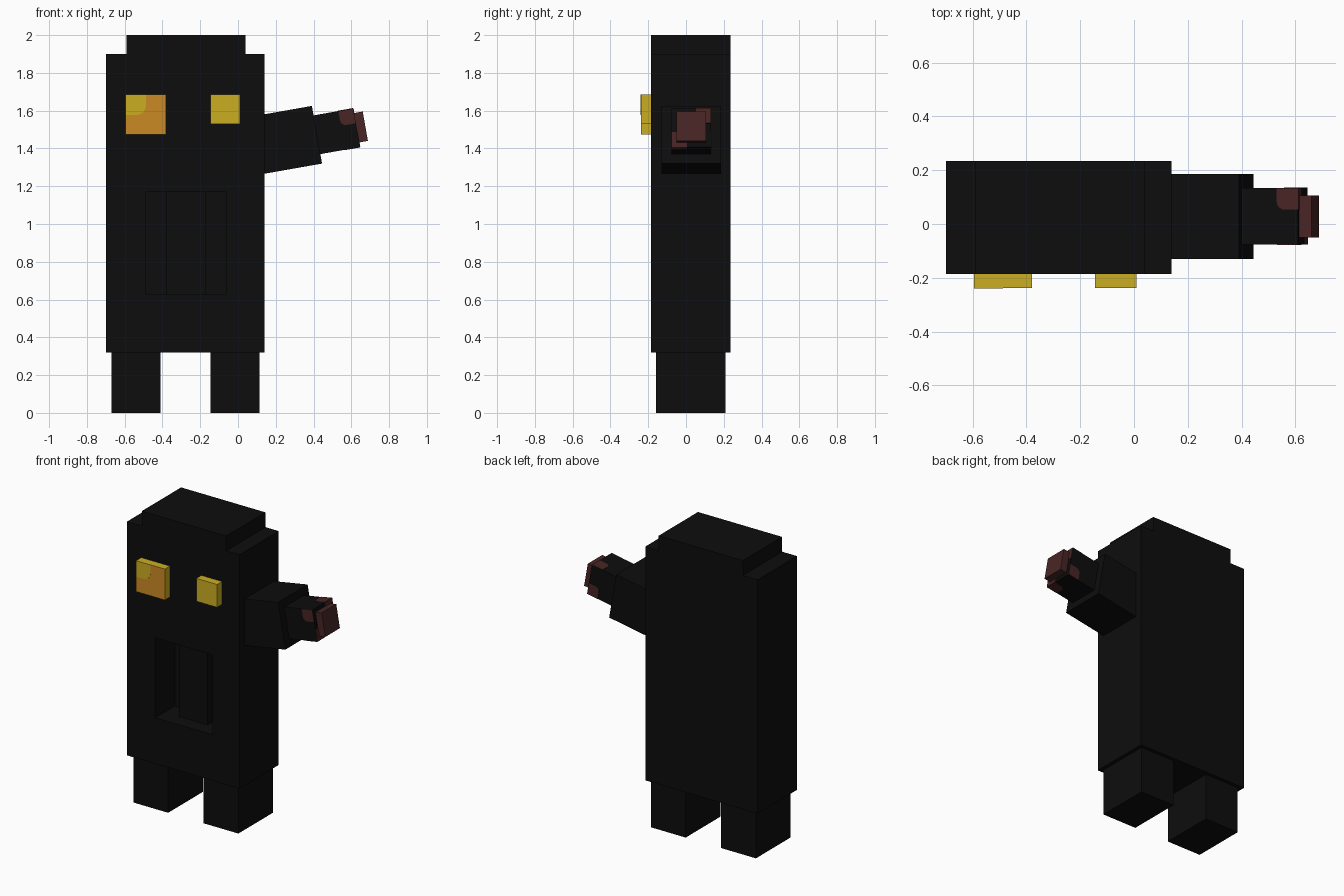
import bpy, bmesh, math
from mathutils import Matrix, Vector

if "Cube" in bpy.data.objects:
    bpy.data.objects.remove(bpy.data.objects["Cube"])


def material(name, rgb):
    m = bpy.data.materials.new(name)
    m.diffuse_color = (*rgb, 1)
    m.use_nodes = True
    m.node_tree.nodes["Principled BSDF"].inputs["Base Color"].default_value = m.diffuse_color
    return m


BLACK = material("black", (0.004, 0.004, 0.004))
YELLOW = material("yellow", (0.60, 0.42, 0.016))
ORANGE = material("orange", (0.60, 0.255, 0.017))
BROWN = material("dark_red_brown", (0.066, 0.018, 0.018))


def finish(name, bm, *mats):
    bmesh.ops.recalc_face_normals(bm, faces=bm.faces[:])
    mesh = bpy.data.meshes.new(name)
    bm.to_mesh(mesh)
    bm.free()
    for m in mats:
        mesh.materials.append(m)
    ob = bpy.data.objects.new(name, mesh)
    bpy.context.collection.objects.link(ob)
    return ob


def box(name, x, y, z, *mats):
    """Box between (min, max) pairs on each axis."""
    bm = bmesh.new()
    bmesh.ops.create_cube(bm, size=1)
    for v in bm.verts:
        v.co = [(a + b) / 2 + c * (b - a) for (a, b), c in zip((x, y, z), v.co)]
    return finish(name, bm, *mats)


def patch(name, corner, a, b, size, radius, mat, thick=0.004):
    """Thin plate from a corner along a and b, far corner rounded."""
    corner, a, b = Vector(corner), Vector(a), Vector(b)
    s, r = size, radius
    pts = [(0, 0), (s, 0)]
    for i in range(5):
        t = math.pi / 2 * i / 4
        pts.append((s - r + r * math.cos(t), s - r + r * math.sin(t)))
    pts.append((0, s))
    bm = bmesh.new()
    face = bm.faces.new([bm.verts.new(corner + a * u + b * v) for u, v in pts])
    n = a.cross(b)
    # centre the plate on the surface it marks
    ext = bmesh.ops.extrude_face_region(bm, geom=[face])["geom"]
    for v in ext:
        if isinstance(v, bmesh.types.BMVert):
            v.co += n * thick / 2
    for v in face.verts:
        v.co -= n * thick / 2
    return finish(name, bm, mat)


# Body with a recessed chest
body = box("body", (-0.70, 0.14), (-0.185, 0.235), (0.32, 1.90), BLACK)
cutter = box("chest_cutter", (-0.49, -0.06), (-0.4, 0.025), (0.63, 1.17), BLACK)
cutter.hide_render = True
mod = body.modifiers.new("chest_recess", 'BOOLEAN')
mod.operation = 'DIFFERENCE'
mod.solver = 'EXACT'
mod.object = cutter
bpy.context.view_layer.objects.active = body
bpy.ops.object.modifier_apply(modifier=mod.name)
bpy.data.objects.remove(cutter)
box("chest_strip", (-0.38, -0.17), (-0.085, 0.025), (0.63, 1.17), BLACK)

# Head cap and legs
box("head_cap", (-0.59, 0.04), (-0.185, 0.235), (1.90, 2.0), BLACK)
for side, x in (("right", -0.67), ("left", -0.145)):
    box(side + "_leg", (x, x + 0.26), (-0.16, 0.21), (0, 0.32), BLACK)

# Eyes: the large one has an orange front with a yellow corner
big = box("large_eye", (-0.595, -0.38), (-0.238, -0.185), (1.475, 1.685), YELLOW, ORANGE)
for p in big.data.polygons:
    p.material_index = int(p.normal.y < -0.5)
patch("large_eye_glint", (-0.595, -0.238, 1.685), (1, 0, 0), (0, 0, -1), 0.108, 0.05, YELLOW)
box("small_eye", (-0.145, 0.01), (-0.238, -0.185), (1.53, 1.685), YELLOW)

# Arm, built along its own x axis and then tilted upwards
L, Y0, Y1, H = 0.213, -0.076, 0.133, 0.104
arm = [
    box("upper_arm", (-0.33, 0), (-0.13, 0.185), (-0.155, 0.155), BLACK),
    box("forearm", (0, L), (Y0, Y1), (-H, H), BLACK),
    box("hand", (L, 0.26), (-0.05, 0.106), (-0.079, 0.079), BROWN),
]
# Brown marks in the end corners of the forearm faces
X, Y, Z = Vector((1, 0, 0)), Vector((0, 1, 0)), Vector((0, 0, 1))
marks = (
    ("front", (L, Y0, H), -X, -Z),
    ("top", (L, Y1, H), -X, -Y),
    ("back", (L, Y1, -H), -X, Z),
    ("bottom", (L, Y0, -H), -X, Y),
    ("end_upper", (L, Y1, H), -Y, -Z),
    ("end_lower", (L, Y0, -H), Y, Z),
)
for name, corner, a, b in marks:
    arm.append(patch("forearm_mark_" + name, corner, a, b, 0.08, 0.03, BROWN))
tilt = Matrix.Translation((0.418, 0, 1.4725)) @ Matrix.Rotation(math.radians(-10), 4, 'Y')
for ob in arm:
    ob.data.transform(tilt)
